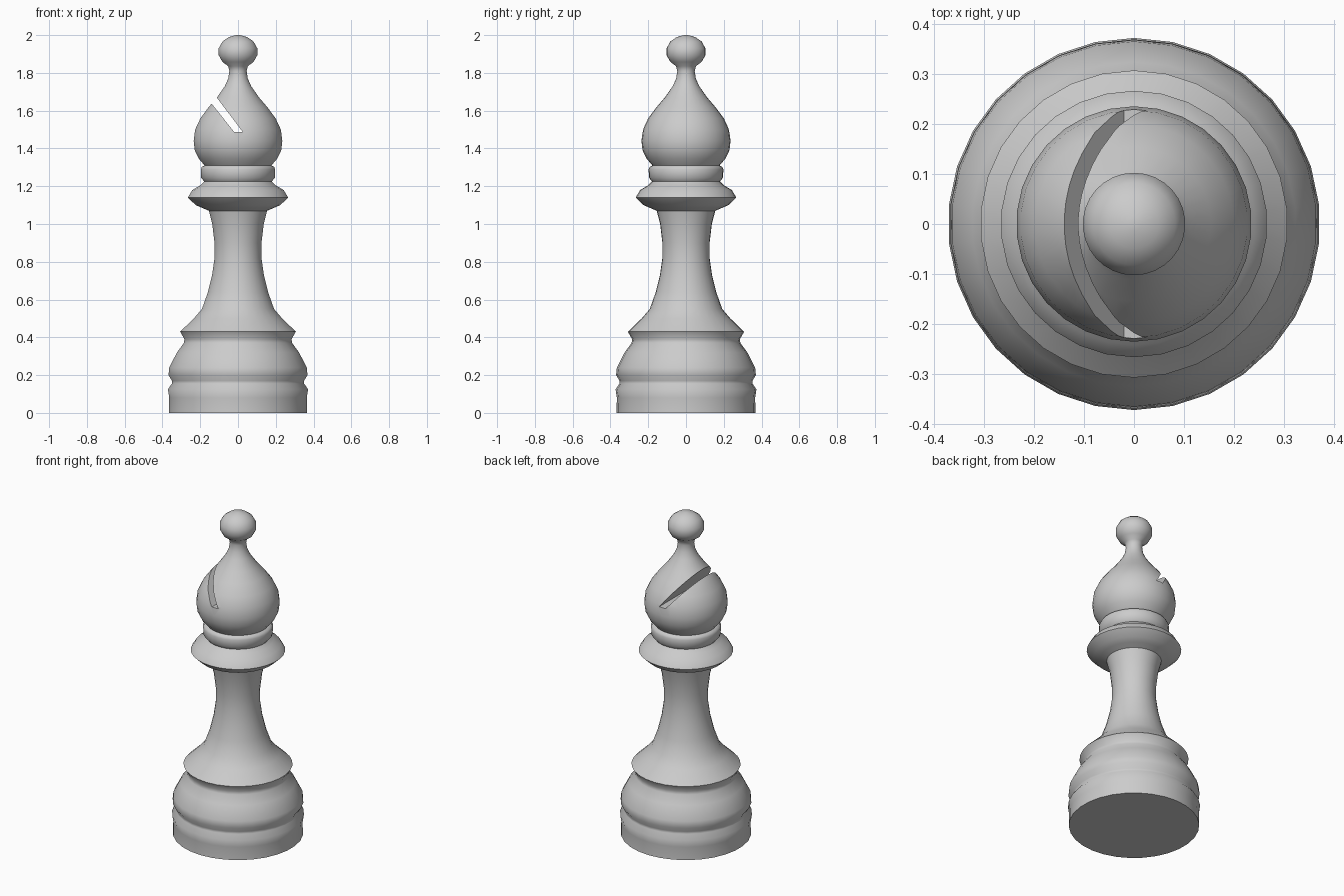
import bpy, bmesh, math

if "Cube" in bpy.data.objects:
    bpy.data.objects.remove(bpy.data.objects["Cube"])

SIDES = 30


def lathe(name, profile):
    """Closed solid of revolution from (radius, z) points, bottom to top."""
    bm = bmesh.new()
    rings = []
    for r, z in profile:
        ring = []
        for i in range(SIDES):
            a = math.pi / 2 + 2 * math.pi * i / SIDES
            ring.append(bm.verts.new((r * math.cos(a), r * math.sin(a), z)))
        rings.append(ring)
    for low, high in zip(rings, rings[1:]):
        for i in range(SIDES):
            j = (i + 1) % SIDES
            bm.faces.new((low[i], low[j], high[j], high[i]))
    bm.faces.new(rings[0][::-1])
    bm.faces.new(rings[-1])
    return to_object(name, bm)


def prism(name, outline, depth):
    """Outline in the xz plane, extruded through y."""
    bm = bmesh.new()
    face = bm.faces.new([bm.verts.new((x, -depth, z)) for x, z in outline])
    new = bmesh.ops.extrude_face_region(bm, geom=[face])["geom"]
    verts = [g for g in new if isinstance(g, bmesh.types.BMVert)]
    bmesh.ops.translate(bm, verts=verts, vec=(0, 2 * depth, 0))
    return to_object(name, bm)


def to_object(name, bm):
    bmesh.ops.recalc_face_normals(bm, faces=bm.faces)
    mesh = bpy.data.meshes.new(name)
    bm.to_mesh(mesh)
    bm.free()
    obj = bpy.data.objects.new(name, mesh)
    bpy.context.collection.objects.link(obj)
    return obj


# Profile sections
base = [(.368, 0), (.366, .08), (.373, .125), (.352, .155), (.352, .17),
        (.370, .20), (.366, .24), (.325, .32), (.288, .37), (.285, .39)]
stem = [(.308, .43), (.235, .50), (.192, .55), (.160, .64), (.138, .73),
        (.125, .82), (.125, .90), (.137, 1.0), (.155, 1.07)]
collar = [(.19, 1.085), (.225, 1.10), (.267, 1.14), (.243, 1.18), (.20, 1.205),
          (.18, 1.225), (.196, 1.245), (.198, 1.29), (.192, 1.303), (.178, 1.31)]
head = [(.208, 1.345), (.23, 1.39), (.236, 1.44), (.228, 1.50), (.20, 1.56),
        (.155, 1.62), (.112, 1.67), (.07, 1.73), (.052, 1.77), (.046, 1.81)]
finial = [(.105 * math.cos(a), 1.912 + .088 * math.sin(a))
          for a in (math.radians(d) for d in (-60, -38, -12, 12, 38, 62, 82))]
finial.append((.004, 2.0))

body = lathe("chess_piece_body", base + stem + collar + head + finial)

# Slanted slot through the head
slot = prism("slot_cutter",
             [(-.02, 1.487), (.025, 1.487), (-.235, 1.833), (-.24, 1.763)], .5)
slot.hide_render = True
slot.hide_viewport = False
cut = body.modifiers.new("slot", "BOOLEAN")
cut.object = slot
cut.operation = "DIFFERENCE"
cut.solver = "EXACT"

# Apply the cut, then smooth
bpy.ops.object.select_all(action="DESELECT")
body.select_set(True)
bpy.context.view_layer.objects.active = body
bpy.ops.object.modifier_apply(modifier="slot")
bpy.data.objects.remove(slot, do_unlink=True)
bpy.ops.object.shade_smooth_by_angle(angle=math.radians(50))
